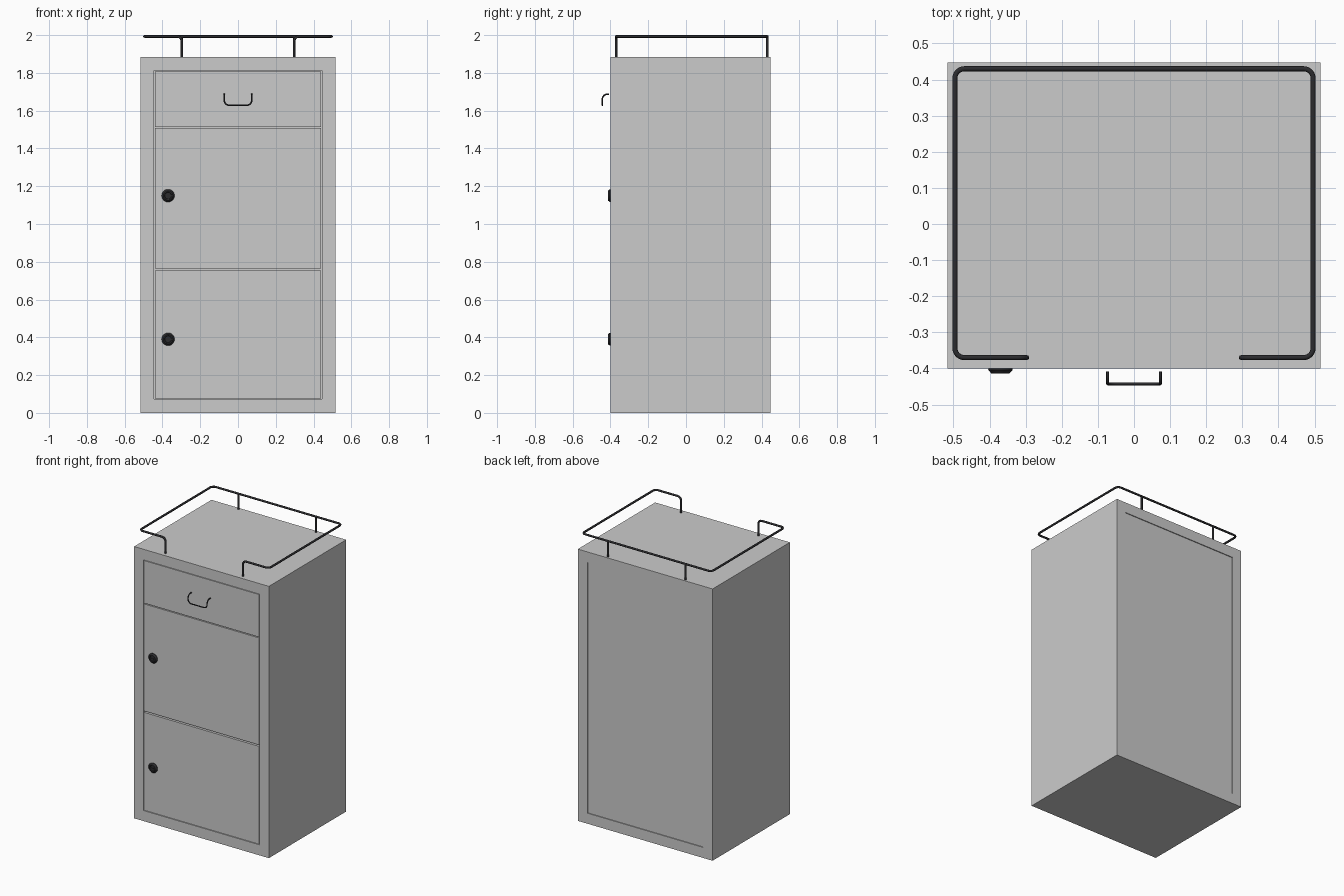
import bpy, bmesh, math
from mathutils import Vector, Matrix

if "Cube" in bpy.data.objects:
    bpy.data.objects.remove(bpy.data.objects["Cube"])

black = bpy.data.materials.new("black_metal")
black.diffuse_color = (0.025, 0.025, 0.028, 1)
black.use_nodes = True
black.node_tree.nodes["Principled BSDF"].inputs["Base Color"].default_value = black.diffuse_color


def make(name, bm, mat=None, smooth=False):
    bmesh.ops.recalc_face_normals(bm, faces=bm.faces)
    me = bpy.data.meshes.new(name)
    bm.to_mesh(me)
    bm.free()
    ob = bpy.data.objects.new(name, me)
    bpy.context.collection.objects.link(ob)
    if mat:
        me.materials.append(mat)
    if smooth:
        bpy.context.view_layer.objects.active = ob
        ob.select_set(True)
        bpy.ops.object.shade_smooth_by_angle(angle=math.radians(40))
        ob.select_set(False)
    return ob


def box_bm(lo, hi):
    bm = bmesh.new()
    bmesh.ops.create_cube(bm, size=1)
    lo, hi = Vector(lo), Vector(hi)
    for v in bm.verts:
        v.co = Vector([(a + b) / 2 + c * (b - a) for a, b, c in zip(lo, hi, v.co)])
    return bm


def fillet(pts, r, n=6):
    """Round the inner corners of a 3D polyline."""
    pts = [Vector(p) for p in pts]
    out = [pts[0]]
    for a, b, c in zip(pts, pts[1:], pts[2:]):
        p, q = b + (a - b).normalized() * r, b + (c - b).normalized() * r
        o = p + q - b
        for i in range(n + 1):
            t = i / n * math.pi / 2
            out.append(o + (p - o) * math.cos(t) + (q - o) * math.sin(t))
    return out + [pts[-1]]


def tube(name, pts, radius):
    cu = bpy.data.curves.new(name, 'CURVE')
    cu.dimensions = '3D'
    cu.bevel_depth, cu.bevel_resolution, cu.use_fill_caps = radius, 2, True
    sp = cu.splines.new('POLY')
    sp.points.add(len(pts) - 1)
    for s, p in zip(sp.points, pts):
        s.co = (*p, 1)
    cu.materials.append(black)
    ob = bpy.data.objects.new(name, cu)
    bpy.context.collection.objects.link(ob)
    bpy.context.view_layer.objects.active = ob
    ob.select_set(True)
    bpy.ops.object.convert(target='MESH')
    bpy.ops.object.shade_smooth_by_angle(angle=math.radians(50))
    ob.select_set(False)


# Cabinet shell with a front opening and a shallow back recess
W, F, B, H = 0.517, -0.40, 0.447, 1.885
bm = box_bm((-W, F, 0), (W, B, H))
bm.normal_update()
for sign, depth in ((-1, 0.02), (1, 0.006)):
    face = next(f for f in bm.faces if f.normal.y * sign > 0.9)
    bmesh.ops.inset_individual(bm, faces=[face], thickness=0.073, use_even_offset=True)
    ext = bmesh.ops.extrude_discrete_faces(bm, faces=[face])
    bmesh.ops.translate(bm, verts=ext["faces"][0].verts, vec=(0, -sign * depth, 0))
make("cabinet_body", bm)

# Drawer front and two doors, separated by thin gaps
for name, z0, z1 in (("lower_door", 0.077, 0.755), ("upper_door", 0.765, 1.507),
                     ("drawer_front", 1.513, 1.808)):
    make(name, box_bm((-0.44, F, z0), (0.44, F + 0.019, z1)))

# Door locks: tapered disc with a raised rim and a key slot
for name, z in (("lower_lock", 0.39), ("upper_lock", 1.15)):
    bm = bmesh.new()
    prof = [(0.033, F + 0.001), (0.034, F - 0.004), (0.025, F - 0.014),
            (0.019, F - 0.014), (0.017, F - 0.010), (0, F - 0.010)]
    vs = [bm.verts.new((r, y, 0)) for r, y in prof]
    es = [bm.edges.new(e) for e in zip(vs, vs[1:])]
    bmesh.ops.spin(bm, geom=vs + es, cent=(0, 0, 0), axis=(0, 1, 0),
                   angle=math.tau, steps=32)
    bmesh.ops.remove_doubles(bm, verts=bm.verts, dist=1e-5)
    bmesh.ops.translate(bm, verts=bm.verts, vec=(-0.37, 0, z))
    make(name, bm, black, True)
    make(name + "_key_slot", box_bm((-0.381, F - 0.012, z - 0.002),
                                    (-0.359, F - 0.009, z + 0.002)), black)

# Drawer handle: hooks forward, then down into a U
tube("drawer_handle", fillet([(-0.073, -0.408, 1.687), (-0.073, -0.443, 1.687),
                              (-0.073, -0.443, 1.629), (0.073, -0.443, 1.629),
                              (0.073, -0.443, 1.687), (0.073, -0.408, 1.687)], 0.026), 0.004)

# Top guard rail with downturned front ends and two rear posts
X, Y0, Y1, Z, P = 0.496, -0.37, 0.43, 1.993, 0.297
tube("guard_rail", fillet([(-P, Y0, H), (-P, Y0, Z), (-X, Y0, Z), (-X, Y1, Z),
                           (X, Y1, Z), (X, Y0, Z), (P, Y0, Z), (P, Y0, H)], 0.026), 0.007)
for s, side in ((-1, "left"), (1, "right")):
    tube(side + "_rail_post", [Vector((s * P, Y1, H)), Vector((s * P, Y1, Z))], 0.007)
